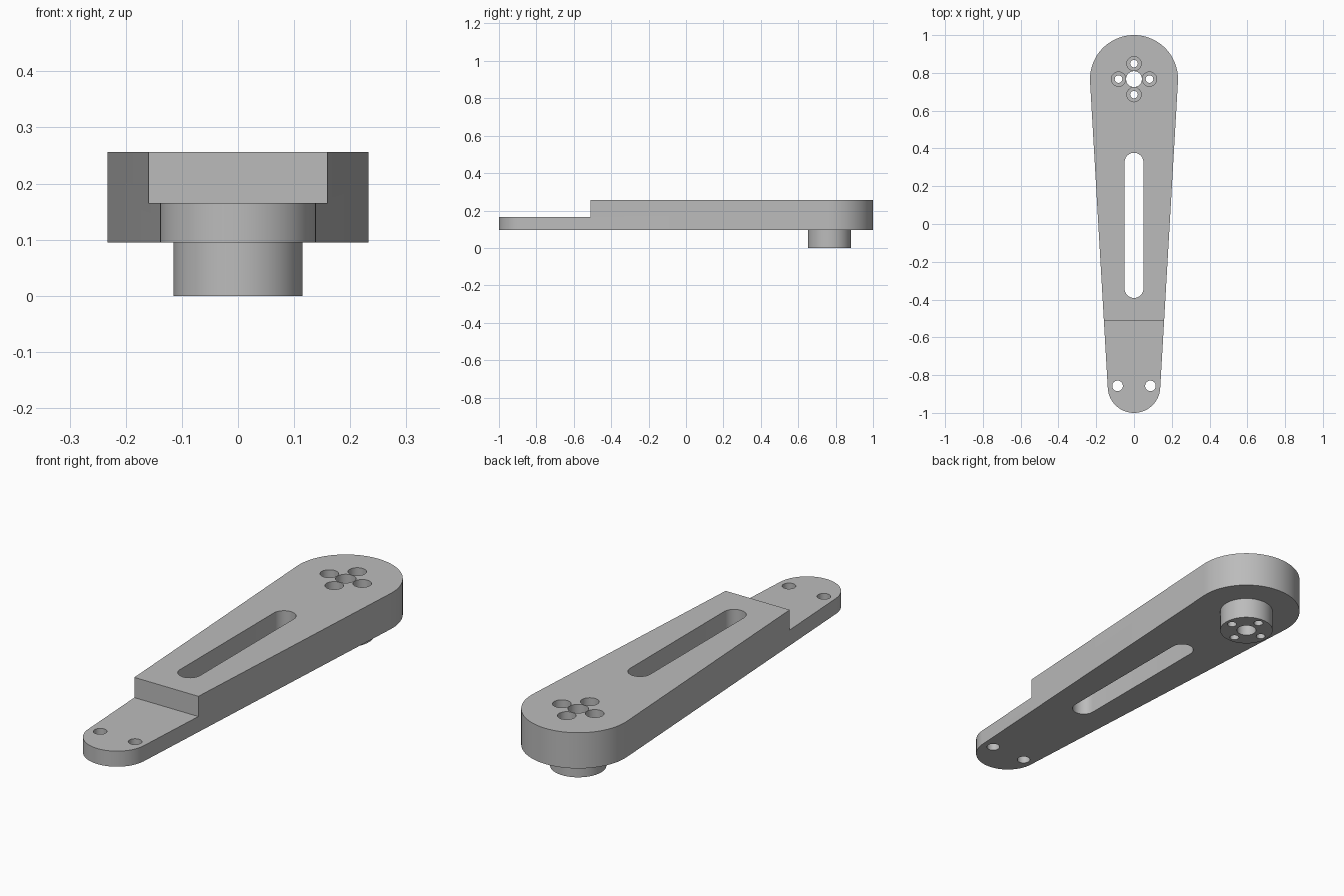
import bpy, bmesh
from math import sin, cos, pi, asin, radians

cube = bpy.data.objects.get("Cube")
if cube:
    bpy.data.objects.remove(cube, do_unlink=True)

grey = bpy.data.materials.new("plain grey")
grey.use_nodes = True
colour = (0.5, 0.5, 0.5, 1)
grey.diffuse_color = colour
grey.node_tree.nodes["Principled BSDF"].inputs["Base Color"].default_value = colour


def prism(name, outline, z0, z1):
    """Extrude a closed xy outline from z0 to z1."""
    bm = bmesh.new()
    face = bm.faces.new([bm.verts.new((x, y, z0)) for x, y in outline])
    ext = bmesh.ops.extrude_face_region(bm, geom=[face])
    top = [v for v in ext["geom"] if isinstance(v, bmesh.types.BMVert)]
    bmesh.ops.translate(bm, verts=top, vec=(0, 0, z1 - z0))
    bmesh.ops.recalc_face_normals(bm, faces=bm.faces)
    mesh = bpy.data.meshes.new(name)
    bm.to_mesh(mesh)
    bm.free()
    mesh.materials.append(grey)
    obj = bpy.data.objects.new(name, mesh)
    bpy.context.collection.objects.link(obj)
    return obj


def arc(x, y, r, a0, a1, n):
    angles = [a0 + (a1 - a0) * i / n for i in range(n + 1)]
    return [(x + r * cos(a), y + r * sin(a)) for a in angles]


def tapered(y_back, r_back, y_front, r_front, n=40):
    """Outline of two circles joined by their outer tangents."""
    a = asin((r_back - r_front) / (y_back - y_front))
    return (arc(0, y_back, r_back, -a, pi + a, n)
            + arc(0, y_front, r_front, pi + a, 2 * pi - a, n))


def cylinder(name, x, y, r, z0, z1, n=48):
    return prism(name, arc(x, y, r, 0, 2 * pi, n)[:-1], z0, z1)


def combine(target, tool, operation):
    """Apply a boolean and discard the tool."""
    tool.hide_render = True
    mod = target.modifiers.new("cut", "BOOLEAN")
    mod.operation, mod.solver, mod.object = operation, "EXACT", tool
    bpy.context.view_layer.objects.active = target
    bpy.ops.object.modifier_apply(modifier=mod.name)
    bpy.data.objects.remove(tool, do_unlink=True)


HUB_Y, BOTTOM, STEP, TOP = 0.767, 0.095, 0.165, 0.256

# Tapered arm with a lowered front tongue
arm = prism("arm", tapered(HUB_Y, 0.233, -0.861, 0.139), BOTTOM, TOP)
tongue_gap = [(-0.4, -1.2), (0.4, -1.2), (0.4, -0.51), (-0.4, -0.51)]
combine(arm, prism("tongue_cutter", tongue_gap, STEP, 0.5), "DIFFERENCE")

# Round boss below the hub
combine(arm, cylinder("boss", 0, HUB_Y, 0.115, 0, 0.12, 64), "UNION")

# Long slot
combine(arm, prism("slot_cutter", tapered(0.327, 0.05, -0.342, 0.05, 20), -0.1, 0.5), "DIFFERENCE")

# Hub bore with four counterbored screw holes around it
combine(arm, cylinder("bore_cutter", 0, HUB_Y, 0.042, -0.1, 0.5), "DIFFERENCE")
for i in range(4):
    x = 0.082 * cos(i * pi / 2)
    y = HUB_Y + 0.082 * sin(i * pi / 2)
    combine(arm, cylinder("screw_cutter", x, y, 0.02, -0.1, 0.5, 32), "DIFFERENCE")
    combine(arm, cylinder("counterbore_cutter", x, y, 0.038, 0.12, 0.5), "DIFFERENCE")

# Two small holes in the tongue
for side in (-1, 1):
    combine(arm, cylinder("pin_cutter", side * 0.087, -0.857, 0.028, -0.1, 0.5), "DIFFERENCE")

bpy.ops.object.select_all(action="DESELECT")
arm.select_set(True)
bpy.context.view_layer.objects.active = arm
bpy.ops.object.shade_smooth_by_angle(angle=radians(30))
